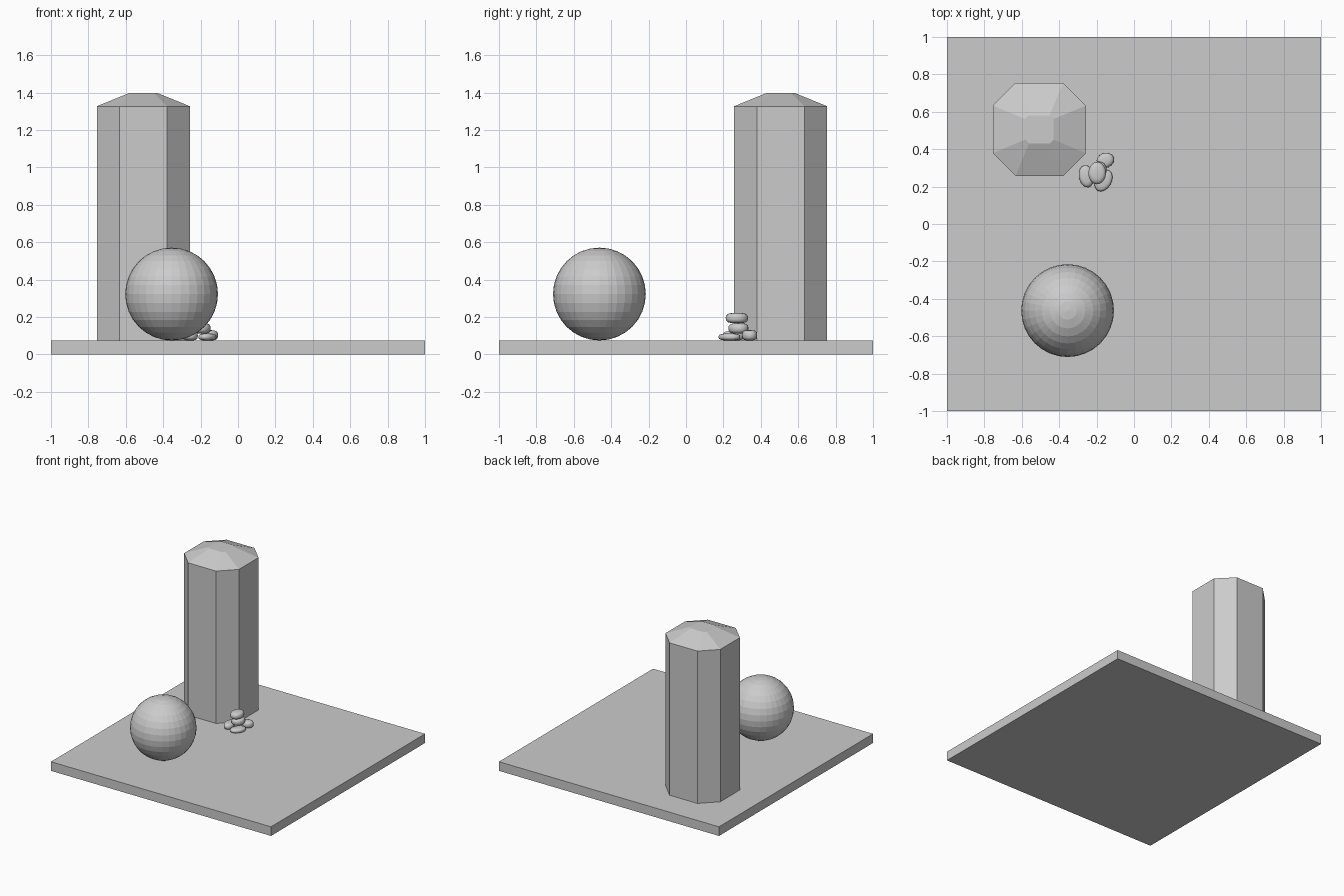
import bpy, bmesh, math

if "Cube" in bpy.data.objects:
    bpy.data.objects.remove(bpy.data.objects["Cube"])

stone = bpy.data.materials.new("light_grey")
stone.diffuse_color = (0.6, 0.6, 0.6, 1)
stone.use_nodes = True
stone.node_tree.nodes["Principled BSDF"].inputs["Base Color"].default_value = stone.diffuse_color
GROUND = 0.075


def finish(name, bm, loc, smooth=False, turn=0.0):
    bmesh.ops.recalc_face_normals(bm, faces=bm.faces[:])
    me = bpy.data.meshes.new(name)
    bm.to_mesh(me)
    bm.free()
    ob = bpy.data.objects.new(name, me)
    bpy.context.collection.objects.link(ob)
    ob.location = loc
    ob.rotation_euler.z = math.radians(turn)
    me.materials.append(stone)
    for p in me.polygons:
        p.use_smooth = smooth
    return ob


# base slab
bm = bmesh.new()
bmesh.ops.create_cube(bm, size=1)
bmesh.ops.scale(bm, vec=(2, 2, GROUND), verts=bm.verts)
finish("base_slab", bm, (0, 0, GROUND / 2))

# eight-sided pillar with a sloped cap: rings of (half width, half flat, height)
bm = bmesh.new()
rings = []
for h, f, z in ((0.249, 0.127, GROUND), (0.249, 0.127, 1.327), (0.075, 0.055, 1.398)):
    pts = [(h, -f), (h, f), (f, h), (-f, h), (-h, f), (-h, -f), (-f, -h), (f, -h)]
    rings.append([bm.verts.new((x, y, z)) for x, y in pts])
for lo, hi in zip(rings, rings[1:]):
    for i in range(8):
        j = (i + 1) % 8
        bm.faces.new((lo[i], lo[j], hi[j], hi[i]))
bm.faces.new(rings[0][::-1])
bm.faces.new(rings[-1])
finish("pillar", bm, (-0.506, 0.506, 0))

# faceted ball
bm = bmesh.new()
bmesh.ops.create_uvsphere(bm, u_segments=32, v_segments=16, radius=0.248)
finish("ball", bm, (-0.355, -0.463, GROUND + 0.248))


# pebble: flattened ball with fuller shoulders
def pebble(name, x, y, z0, z1, length, width, turn):
    bm = bmesh.new()
    bmesh.ops.create_uvsphere(bm, u_segments=16, v_segments=10, radius=1)
    for v in bm.verts:
        r = math.hypot(v.co.x, v.co.y)
        k = r ** 0.55 / r if r > 1e-4 else 0
        v.co.x *= k * length / 2
        v.co.y *= k * width / 2
        v.co.z = math.copysign(abs(v.co.z) ** 0.8, v.co.z) * (z1 - z0) / 2
    finish(name, bm, (x, y, (z0 + z1) / 2), True, turn)


pebble("pebble_left", -0.255, 0.255, 0.075, 0.125, 0.12, 0.08, 100)
pebble("pebble_front", -0.163, 0.232, 0.075, 0.112, 0.125, 0.085, 60)
pebble("pebble_right", -0.153, 0.340, 0.075, 0.130, 0.095, 0.08, 20)
pebble("pebble_middle", -0.192, 0.280, 0.112, 0.167, 0.11, 0.09, 70)
pebble("pebble_top", -0.197, 0.272, 0.167, 0.222, 0.12, 0.095, 88)
